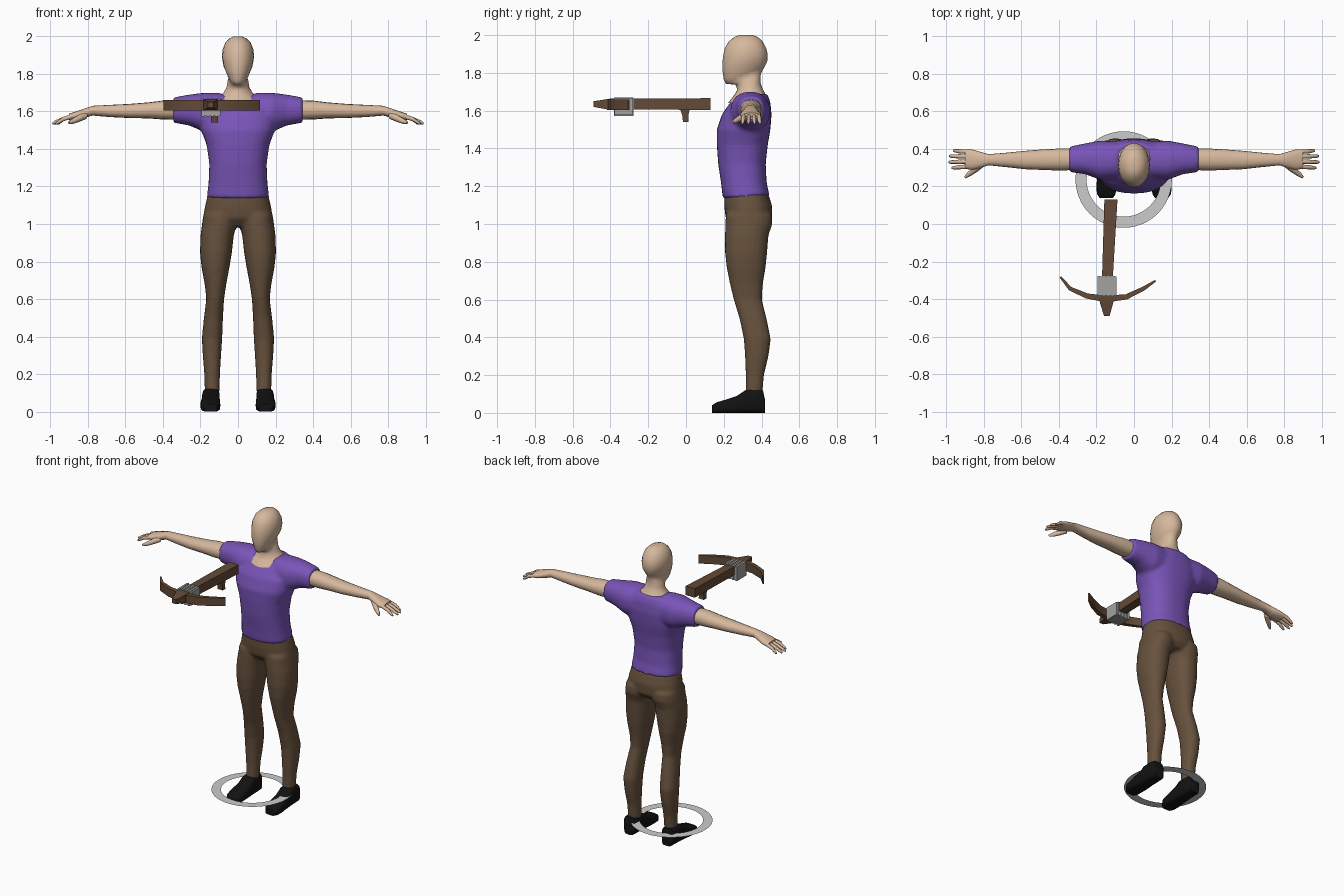
import bpy, bmesh, math
from mathutils import Vector as V


def material(name, rgb):
    m = bpy.data.materials.new(name)
    m.diffuse_color = (*rgb, 1)
    return m


SKIN = material("skin", (0.68, 0.48, 0.34))
PURPLE = material("purple cloth", (0.19, 0.09, 0.48))
BROWN = material("brown cloth", (0.135, 0.083, 0.047))
BLACK = material("black leather", (0.006, 0.006, 0.006))
WOOD = material("wood", (0.125, 0.068, 0.038))
GREY = material("grey wrap", (0.36, 0.36, 0.35))
RING = material("pale grey", (0.60, 0.60, 0.60))


def loft(bm, sections, n=16, p=2.0):
    """Skin rings given as (centre, half-axis u, half-axis v); n=4 gives boxes."""
    phase, k = (math.pi / 4, math.sqrt(2)) if n == 4 else (0, 1)
    rings = []
    for c, u, v in sections:
        ring = []
        for i in range(n):
            a = 2 * math.pi * i / n + phase
            ca, sa = math.cos(a), math.sin(a)
            x = math.copysign(abs(ca) ** (2 / p), ca) * k
            y = math.copysign(abs(sa) ** (2 / p), sa) * k
            ring.append(bm.verts.new(V(c) + V(u) * x + V(v) * y))
        rings.append(ring)
    for a, b in zip(rings, rings[1:]):
        for i in range(n):
            j = (i + 1) % n
            bm.faces.new((a[i], a[j], b[j], b[i]))
    bm.faces.new(rings[0])
    bm.faces.new(rings[-1])


def finish(name, bm, mat, angle=50, voxel=0, smooth=5):
    """Turn a bmesh into an object; a voxel size melts its lofts into one skin."""
    bmesh.ops.recalc_face_normals(bm, faces=bm.faces)
    me = bpy.data.meshes.new(name)
    bm.to_mesh(me)
    bm.free()
    me.materials.append(mat)
    ob = bpy.data.objects.new(name, me)
    bpy.context.collection.objects.link(ob)
    bpy.ops.object.select_all(action='DESELECT')
    bpy.context.view_layer.objects.active = ob
    ob.select_set(True)
    if voxel:
        r = ob.modifiers.new("melt", 'REMESH')
        r.mode, r.voxel_size, r.use_smooth_shade = 'VOXEL', voxel, True
        s = ob.modifiers.new("soften", 'SMOOTH')
        s.factor, s.iterations = 0.5, smooth
    elif angle:
        bpy.ops.object.shade_smooth_by_angle(angle=math.radians(angle))
    return ob


def upright(rows, cx=0):
    """Rows of (front y, front z, back y, back z, half width)."""
    return [((cx, (yf + yb) / 2, (zf + zb) / 2), (rx, 0, 0),
             (0, (yb - yf) / 2, (zb - zf) / 2)) for yf, zf, yb, zb, rx in rows]


def along_x(rows, s=1):
    """Rows of (x, front y, back y, low z, high z)."""
    return [((s * x, (y0 + y1) / 2, (z0 + z1) / 2), (0, (y1 - y0) / 2, 0),
             (0, 0, (z1 - z0) / 2)) for x, y0, y1, z0, z1 in rows]


def along_y(rows, s=1):
    """Rows of (y, x0, x1, low z, high z)."""
    return [((s * (x0 + x1) / 2, y, (z0 + z1) / 2), ((x1 - x0) / 2, 0, 0),
             (0, 0, (z1 - z0) / 2)) for y, x0, x1, z0, z1 in rows]


# Head and neck
bm = bmesh.new()
loft(bm, upright([
    (.222, 1.64, .42, 1.69, .112), (.25, 1.675, .405, 1.715, .08),
    (.272, 1.71, .395, 1.745, .061), (.262, 1.738, .395, 1.79, .055),
    (.212, 1.742, .403, 1.81, .047), (.20, 1.765, .415, 1.83, .058),
    (.192, 1.82, .43, 1.86, .077), (.195, 1.88, .432, 1.90, .086),
    (.205, 1.93, .425, 1.93, .082), (.225, 1.965, .405, 1.968, .068),
    (.255, 1.99, .38, 1.99, .045), (.28, 2.0, .355, 2.0, .022)]), 20)
finish("head", bm, SKIN, 70)

# Shirt: trunk and both sleeves melted together
bm = bmesh.new()
loft(bm, upright([
    (.195, 1.135, .442, 1.15, .166), (.185, 1.22, .427, 1.22, .157),
    (.17, 1.32, .422, 1.32, .153), (.163, 1.42, .433, 1.42, .167),
    (.163, 1.50, .447, 1.50, .197), (.19, 1.58, .453, 1.58, .21),
    (.235, 1.645, .447, 1.645, .16), (.285, 1.685, .43, 1.69, .12)]), 32, 2.4)
half = [(.345, .277, .413, 1.54, 1.675), (.26, .265, .43, 1.525, 1.69),
        (.18, .235, .445, 1.49, 1.70), (.10, .24, .44, 1.49, 1.70)]
loft(bm, along_x(half + [(0, .25, .435, 1.5, 1.66)]
                 + [(-x, *r) for x, *r in reversed(half)]), 24, 2.3)
finish("shirt", bm, PURPLE, voxel=0.011)

# Trousers: hips and both legs melted together
bm = bmesh.new()
loft(bm, upright([
    (.203, 1.16, .435, 1.165, .160), (.203, 1.09, .457, 1.09, .177),
    (.21, 1.03, .455, 1.02, .186), (.25, .985, .43, .985, .13)]), 32, 2.3)
legs = [(1.05, .21, .455, .01, .185), (1.0, .208, .458, .006, .192),
        (.94, .206, .437, .022, .200), (.85, .206, .43, .032, .203),
        (.77, .215, .422, .045, .195), (.68, .233, .407, .062, .178),
        (.60, .252, .402, .074, .169), (.50, .283, .427, .08, .182),
        (.39, .306, .449, .084, .193), (.30, .312, .437, .09, .188),
        (.20, .316, .413, .096, .18), (.10, .316, .404, .098, .177)]
for s in (-1, 1):
    loft(bm, [((s * (x0 + x1) / 2, (y0 + y1) / 2, z), ((x1 - x0) / 2, 0, 0),
               (0, (y1 - y0) / 2, 0)) for z, y0, y1, x0, x1 in legs], 20, 2.2)
finish("trousers", bm, BROWN, voxel=0.011, smooth=3)

for s, side in ((-1, "right"), (1, "left")):
    # Arm, palm, fingers and thumb
    bm = bmesh.new()
    loft(bm, along_x([
        (.31, .288, .402, 1.555, 1.66), (.40, .285, .402, 1.557, 1.658),
        (.48, .288, .398, 1.563, 1.648), (.58, .292, .39, 1.565, 1.64),
        (.68, .303, .38, 1.57, 1.635), (.775, .313, .372, 1.578, 1.63),
        (.82, .298, .385, 1.565, 1.615), (.865, .288, .398, 1.555, 1.60),
        (.90, .295, .397, 1.553, 1.588)], s), 16, 2.2)
    for y, dy, tip in ((.307, -.008, .972), (.333, -.003, .99),
                       (.359, .003, .986), (.384, .007, .965)):
        loft(bm, [((s * x, y + dy * t, z), (0, .0115 * k, 0), (0, 0, .012 * k))
                  for x, t, z, k in ((.87, 0, 1.578, 1), (.93, .5, 1.56, 1),
                                     (tip - .012, .9, 1.541, .8),
                                     (tip, 1, 1.535, .45))], 8)
    loft(bm, [((s * x, y, z), (s * .009 * k, .009 * k, 0), (0, 0, .015 * k))
              for x, y, z, k in ((.815, .318, 1.58, 1.5), (.85, .287, 1.562, 1.25),
                                 (.88, .265, 1.548, 1), (.902, .247, 1.54, .5))], 8)
    finish(side + "_arm", bm, SKIN, 60)

    # Shoe
    bm = bmesh.new()
    loft(bm, along_y([
        (.418, .11, .178, .0, .07), (.408, .102, .187, .0, .118),
        (.36, .098, .19, .0, .125), (.315, .097, .192, .0, .12),
        (.27, .096, .194, .0, .09), (.21, .094, .2, .0, .07),
        (.16, .098, .198, .0, .055), (.138, .112, .182, .0, .04)], s), 16, 4)
    finish(side + "_shoe", bm, BLACK, 50)

# Crossbow stock with pointed nose
bm = bmesh.new()
loft(bm, along_y([
    (.13, -.158, -.088, 1.604, 1.666), (-.27, -.17, -.112, 1.606, 1.664),
    (-.40, -.186, -.106, 1.604, 1.664), (-.425, -.18, -.112, 1.608, 1.66),
    (-.49, -.16, -.13, 1.62, 1.65)]), 4)
finish("crossbow_stock", bm, WOOD, 20)

# Crossbow trigger grip
bm = bmesh.new()
loft(bm, [((-.125, -.006, 1.61), (.02, 0, 0), (0, .026, 0)),
          ((-.125, -.004, 1.575), (.018, 0, 0), (0, .016, 0)),
          ((-.125, -.002, 1.54), (.02, 0, 0), (0, .014, 0))], 4)
finish("crossbow_grip", bm, WOOD, 20)

# Crossbow bow limbs: a curved bar, thinner at the tips
path = [(-.393, -.282, .005), (-.34, -.345, .011), (-.25, -.384, .014),
        (-.145, -.40, .018), (-.04, -.388, .014), (.05, -.345, .011),
        (.115, -.302, .005)]
bm = bmesh.new()
secs = []
for i, (x, y, t) in enumerate(path):
    a, b = path[max(i - 1, 0)], path[min(i + 1, len(path) - 1)]
    d = V((b[0] - a[0], b[1] - a[1], 0)).normalized()
    secs.append(((x, y, 1.632), V((-d.y, d.x, 0)) * t, (0, 0, .028)))
loft(bm, secs, 4)
finish("crossbow_limbs", bm, WOOD, 35)

# Ribbed wrap binding the bow to the stock
bm = bmesh.new()
for i in range(8):
    x = -.187 + i * .0125
    e = .004 * (i % 2)
    loft(bm, along_y([(-.382 + e, x - .007, x + .007, 1.572 + e, 1.669 - e),
                      (-.277 - e, x - .007, x + .007, 1.572 + e, 1.669 - e)]), 4)
finish("crossbow_wrap", bm, GREY, 0)

# Flat marker ring around the feet
bm = bmesh.new()
N = 48
loops = [[bm.verts.new((-.055 + r * math.cos(2 * math.pi * i / N),
                        .237 + r * math.sin(2 * math.pi * i / N), .085))
          for i in range(N)] for r in (.198, .257)]
for i in range(N):
    j = (i + 1) % N
    bm.faces.new((loops[0][i], loops[1][i], loops[1][j], loops[0][j]))
finish("ground_ring", bm, RING, 0)
